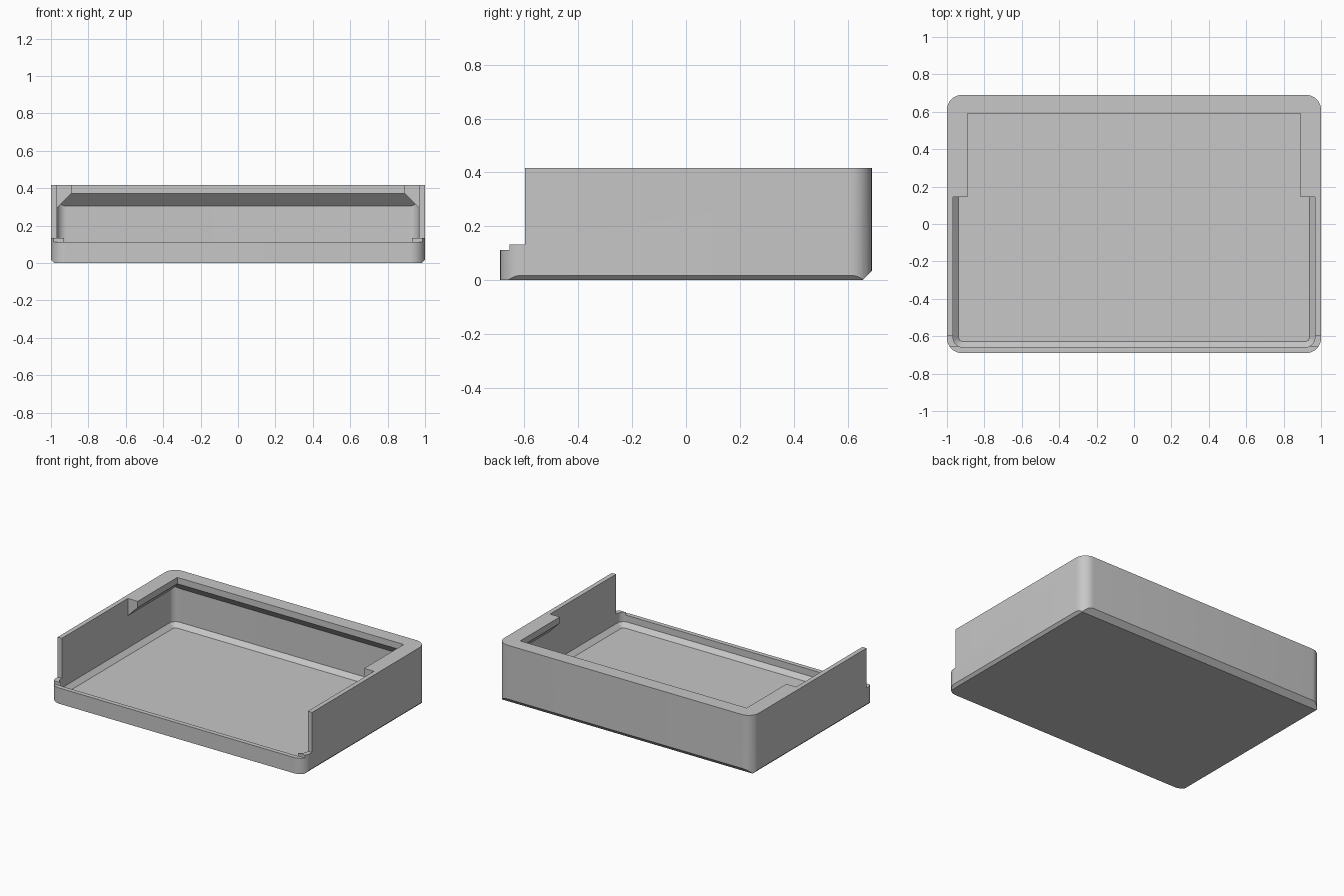
import bpy, bmesh, math
from mathutils import Vector

if "Cube" in bpy.data.objects:
    bpy.data.objects.remove(bpy.data.objects["Cube"], do_unlink=True)

W, D, H = 1.0, 0.69, 0.417          # half width, half depth, height
IN_X, IN_Y = 0.967, 0.658           # inner wall faces
FLOOR, SLOPE = 0.035, 0.03          # floor level and floor-edge slope
RIM_X, RIM_Y, RIM_Z = 0.89, 0.59, 0.372   # edges of the overhanging rim
RIM_FRONT = 0.145


def rounded_ring(bm, hx, hy, r, z, steps=10):
    """Ring of vertices around a rounded rectangle."""
    ring = []
    for q, (sx, sy) in enumerate([(1, 1), (-1, 1), (-1, -1), (1, -1)]):
        for i in range(steps + 1):
            a = math.pi / 2 * (q + i / steps)
            ring.append(bm.verts.new((sx * (hx - r) + r * math.cos(a),
                                      sy * (hy - r) + r * math.sin(a), z)))
    return ring


def loft(bm, rings):
    """Closed solid through a stack of matching rings."""
    n = len(rings[0])
    bm.faces.new(rings[0][::-1])
    bm.faces.new(rings[-1])
    for a, b in zip(rings, rings[1:]):
        for i in range(n):
            j = (i + 1) % n
            bm.faces.new((a[i], a[j], b[j], b[i]))
    bmesh.ops.recalc_face_normals(bm, faces=bm.faces)


def finish(bm, name):
    mesh = bpy.data.meshes.new(name)
    bm.to_mesh(mesh)
    bm.free()
    obj = bpy.data.objects.new(name, mesh)
    bpy.context.collection.objects.link(obj)
    return obj


def prism(name, points, offset):
    """Flat polygon extruded along an offset."""
    bm = bmesh.new()
    step = Vector(offset)
    loft(bm, [[bm.verts.new(Vector(p) + step * k) for p in points] for k in (0, 1)])
    return finish(bm, name)


def subtract(target, cutters):
    for c in cutters:
        c.hide_render = True
        mod = target.modifiers.new(c.name, 'BOOLEAN')
        mod.operation, mod.solver, mod.object = 'DIFFERENCE', 'EXACT', c
    graph = bpy.context.evaluated_depsgraph_get()
    mesh = bpy.data.meshes.new_from_object(target.evaluated_get(graph))
    target.modifiers.clear()
    target.data = mesh
    for c in cutters:
        bpy.data.objects.remove(c, do_unlink=True)


# Outer body with flat chamfers under the sides and back
bm = bmesh.new()
loft(bm, [rounded_ring(bm, W, D, 0.08, z) for z in (0, H)])
for point, normal in [((W - 0.018, 0, 0), (1, 0, -1)),
                      ((0.018 - W, 0, 0), (-1, 0, -1)),
                      ((0, D - 0.035, 0), (0, 1, -1))]:
    cut = bmesh.ops.bisect_plane(bm, geom=bm.verts[:] + bm.edges[:] + bm.faces[:],
                                 plane_co=point, plane_no=normal, clear_outer=True)
    edges = [e for e in cut['geom_cut'] if isinstance(e, bmesh.types.BMEdge)]
    bmesh.ops.holes_fill(bm, edges=edges, sides=0)
bmesh.ops.recalc_face_normals(bm, faces=bm.faces)
tray = finish(bm, "open_front_tray")

# Hollow with sloped floor edges
bm = bmesh.new()
loft(bm, [rounded_ring(bm, IN_X - SLOPE, IN_Y - SLOPE, 0.02, FLOOR),
          rounded_ring(bm, IN_X, IN_Y, 0.05, FLOOR + SLOPE),
          rounded_ring(bm, IN_X, IN_Y, 0.05, 0.7)])
hollow = finish(bm, "hollow_cutter")


# Overhanging rim: wedges kept out of the hollow at both sides and the back
def wedge(edge):
    return [(edge, RIM_Z), (edge, 1), (edge + 0.3, 1),
            (edge + 0.3, RIM_Z - 0.12), (edge + 0.12, RIM_Z - 0.12)]


rims = [prism("side_rim", [(s * a, RIM_FRONT, z) for a, z in wedge(RIM_X)], (0, 0.8, 0))
        for s in (-1, 1)]
rims.append(prism("back_rim", [(-1.5, a, z) for a, z in wedge(RIM_Y)], (3, 0, 0)))
subtract(hollow, rims)


# Low front lip with a small step at each corner
def front_cut(name, y, z):
    return prism(name, [(-1.5, -1, z), (-1.5, y, z), (-1.5, y, 1), (-1.5, -1, 1)], (3, 0, 0))


subtract(tray, [hollow, front_cut("lip_cutter", -0.656, 0.112),
                front_cut("wall_end_cutter", -0.597, 0.133)])

# Plain grey finish
grey = bpy.data.materials.new("light_grey")
grey.use_nodes = True
colour = (0.57, 0.57, 0.57, 1)
grey.diffuse_color = colour
grey.node_tree.nodes["Principled BSDF"].inputs["Base Color"].default_value = colour
tray.data.materials.clear()
tray.data.materials.append(grey)

bpy.ops.object.select_all(action='DESELECT')
tray.select_set(True)
bpy.context.view_layer.objects.active = tray
bpy.ops.object.shade_smooth_by_angle(angle=math.radians(25))
